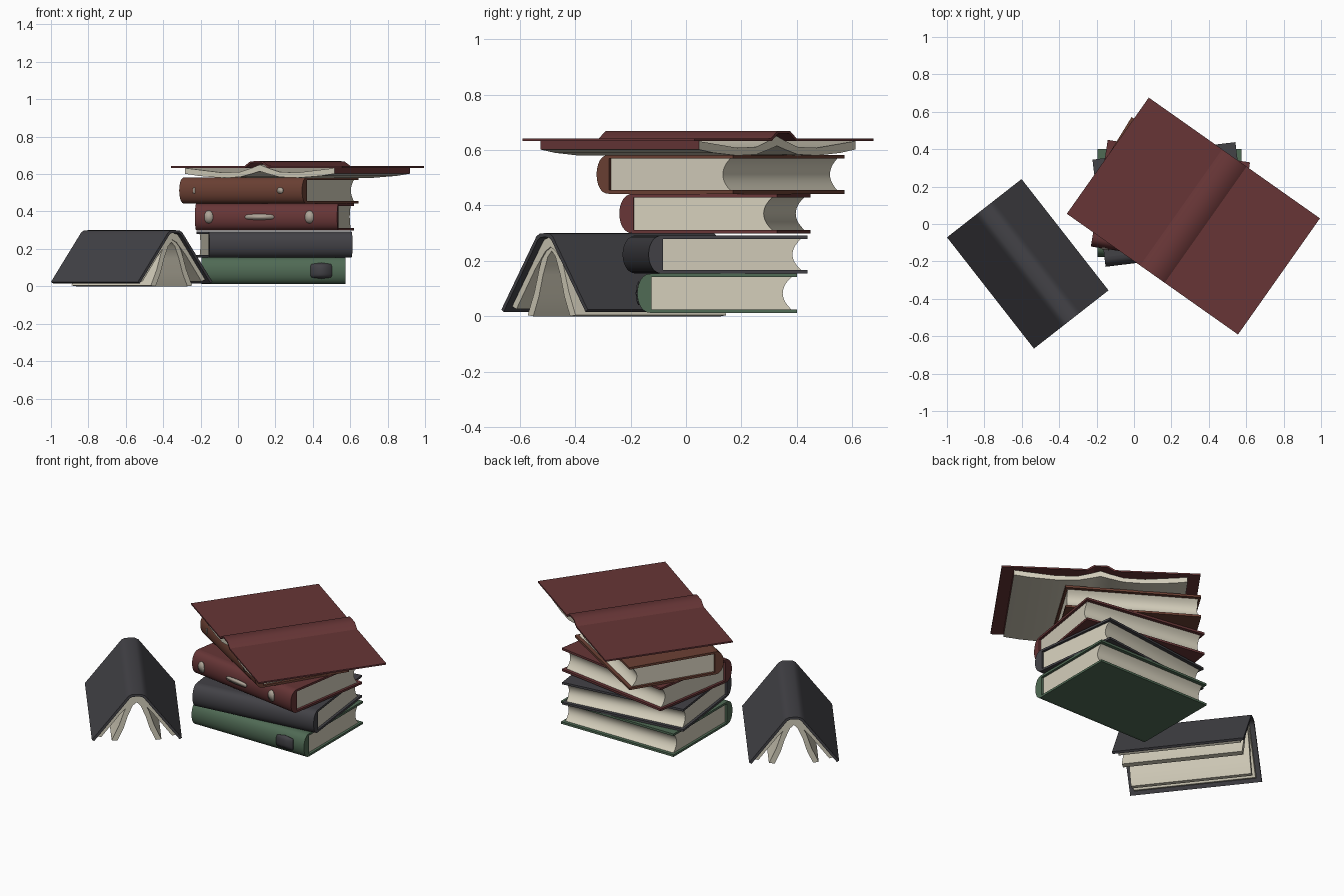
import bpy, bmesh
from math import radians, sqrt

cube = bpy.data.objects.get("Cube")
if cube:
    bpy.data.objects.remove(cube, do_unlink=True)


def material(name, r, g, b):
    m = bpy.data.materials.new(name)
    m.use_nodes = True
    m.diffuse_color = (r, g, b, 1)
    bsdf = next(n for n in m.node_tree.nodes if n.type == "BSDF_PRINCIPLED")
    bsdf.inputs["Base Color"].default_value = (r, g, b, 1)
    bsdf.inputs["Roughness"].default_value = 0.8
    return m


GREEN = material("green cloth", 0.08, 0.145, 0.09)
BLACK = material("charcoal cloth", 0.055, 0.054, 0.062)
RED = material("dark red cloth", 0.135, 0.036, 0.037)
BROWN = material("brown leather", 0.15, 0.052, 0.034)
PAPER = material("cream paper", 0.66, 0.62, 0.5)
EMBLEM = material("dull silver", 0.42, 0.37, 0.31)


def finish(name, bm, mats, place):
    bmesh.ops.recalc_face_normals(bm, faces=bm.faces)
    if len(mats) > 1:                       # tinted outer page edges
        for f in bm.faces:
            f.material_index = int(abs(f.normal.y) > 0.9 and f.calc_center_median().y ** 2 > 0.2)
    mesh = bpy.data.meshes.new(name)
    bm.to_mesh(mesh)
    bm.free()
    for m in mats:
        mesh.materials.append(m)
    ob = bpy.data.objects.new(name, mesh)
    bpy.context.collection.objects.link(ob)
    x, y, z, turn = place
    ob.location = (x, y, z)
    ob.rotation_euler.z = radians(turn)
    bpy.ops.object.select_all(action="DESELECT")
    ob.select_set(True)
    bpy.context.view_layer.objects.active = ob
    bpy.ops.object.shade_smooth_by_angle(angle=radians(32))
    return ob


def prism(name, outline, length, mats, place):
    """Extrude a (y, z) outline along local x, centred."""
    bm = bmesh.new()
    ends = [[bm.verts.new((s * length / 2, y, z)) for y, z in outline] for s in (-1, 1)]
    n = len(outline)
    for ring in ends:
        bm.faces.new(ring)
    for i in range(n):
        j = (i + 1) % n
        bm.faces.new((ends[0][i], ends[0][j], ends[1][j], ends[1][i]))
    return finish(name, bm, mats, place)


def sheet(name, upper, lower, length, mats, place):
    """Mirrored sheet whose half profiles run from the middle outwards."""
    def mirror(p):
        return [(-y, z) for y, z in reversed(p[1:])]
    outline = mirror(upper) + upper + lower[:0:-1] + [lower[0]]
    outline += [(-y, z) for y, z in lower[1:]]
    return prism(name, outline, length, mats, place)


LENGTH, BACK, HINGE, BULGE, BOARD = 0.77, 0.288, -0.237, 0.052, 0.013


def spine_y(s):
    return HINGE - BULGE * max(0, 1 - s * s) ** 0.42


def closed_book(name, cloth, place, h):
    # boards
    for part, z in (("lower", 0), ("upper", h - BOARD)):
        prism(f"{name}_{part}_cover", [(HINGE, z), (BACK, z), (BACK, z + BOARD), (HINGE, z + BOARD)],
              LENGTH, [cloth], place)
    # rounded solid spine
    steps = 16
    arc = [(-1 + 2 * i / steps) for i in range(steps + 1)]
    arc = [s * (1.5 - 0.5 * s * s) for s in arc]
    prism(f"{name}_spine", [(spine_y(s), h / 2 * (1 + s)) for s in arc], LENGTH, [cloth], place)
    # page block with hollow fore edge
    low, high = BOARD - 0.001, h - BOARD + 0.001
    fore = [(BACK - 0.02 - 0.032 * (1 - s * s), low + (high - low) * (1 + s) / 2)
            for s in [-1 + i / 5 for i in range(11)]]
    prism(f"{name}_pages", [(HINGE - 0.005, low)] + fore + [(HINGE - 0.005, high)],
          LENGTH - 0.03, [PAPER], place)


def spine_plate(name, mat, place, h, x, half_w, half_h, power=2):
    """Thin rounded plate that follows the curve of a spine."""
    bm = bmesh.new()
    rows = []
    for i in range(13):
        t = -1 + i / 6
        w = half_w * (1 - abs(t) ** power) ** (1 / power) + 0.0005
        z = h / 2 + half_h * t
        y = spine_y(2 * z / h - 1) - 0.003
        rows.append([bm.verts.new((x + s * w, y, z)) for s in (-1, 1)])
    for a, b in zip(rows, rows[1:]):
        bm.faces.new((a[0], a[1], b[1], b[0]))
    ob = finish(name, bm, [mat], place)
    solid = ob.modifiers.new("thickness", "SOLIDIFY")
    solid.thickness = 0.005
    solid.offset = 0
    return ob


# stack of closed books
green_at = (0.19, 0.113, 0.012, 0)
black_at = (0.195, 0.105, 0.154, 7)
red_at = (0.195, 0.105, 0.299, -9)
brown_at = (0.165, 0.125, 0.442, -31.5)
closed_book("green_book", GREEN, green_at, 0.142)
closed_book("charcoal_book", BLACK, black_at, 0.138)
closed_book("red_book", RED, red_at, 0.143)
closed_book("brown_book", BROWN, brown_at, 0.14)

# spine decoration
spine_plate("green_book_label", BLACK, green_at, 0.142, 0.255, 0.057, 0.042, 5)
for side, x in (("left", 0.235), ("right", -0.31)):
    spine_plate(f"red_book_{side}_oval", EMBLEM, red_at, 0.143, x, 0.023, 0.035)
spine_plate("red_book_middle_bar", EMBLEM, red_at, 0.143, -0.035, 0.078, 0.016, 3)
spine_plate("brown_book_dot", EMBLEM, brown_at, 0.14, 0.25, 0.018, 0.017)
spine_plate("brown_book_dash", EMBLEM, brown_at, 0.14, -0.29, 0.005, 0.017, 4)

# open book lying face down on top
open_at = (0.3175, 0.0425, 0, 54.8)
sheet("open_book_cover",
      [(0, 0.669), (0.04, 0.668), (0.08, 0.642), (0.56, 0.642)],
      [(0, 0.66), (0.036, 0.659), (0.075, 0.633), (0.56, 0.633)],
      0.76, [RED], open_at)
sheet("open_book_pages",
      [(0, 0.65), (0.05, 0.633), (0.13, 0.611), (0.25, 0.608), (0.4, 0.623), (0.49, 0.632)],
      [(0, 0.615), (0.05, 0.602), (0.13, 0.584), (0.25, 0.58), (0.4, 0.59), (0.49, 0.602)],
      0.70, [PAPER, RED], open_at)

# book standing like a tent
tent_at = (-0.568, -0.213, 0, -52)
sheet("tent_book_cover",
      [(0, 0.3), (0.03, 0.298), (0.048, 0.288), (0.062, 0.27), (0.253, 0.024)],
      [(0, 0.286), (0.026, 0.284), (0.04, 0.275), (0.052, 0.259), (0.24, 0.016)],
      0.755, [BLACK], tent_at)
sheet("tent_book_outer_pages",
      [(0, 0.287), (0.035, 0.278), (0.06, 0.25), (0.225, 0.035)],
      [(0, 0.25), (0.03, 0.235), (0.09, 0.17), (0.2, 0.026)],
      0.70, [PAPER], tent_at)
sheet("tent_book_inner_pages",
      [(0, 0.27), (0.035, 0.245), (0.07, 0.18), (0.1, 0.09), (0.14, 0.004)],
      [(0, 0.236), (0.022, 0.215), (0.05, 0.15), (0.075, 0.07), (0.108, 0)],
      0.69, [PAPER], tent_at)
